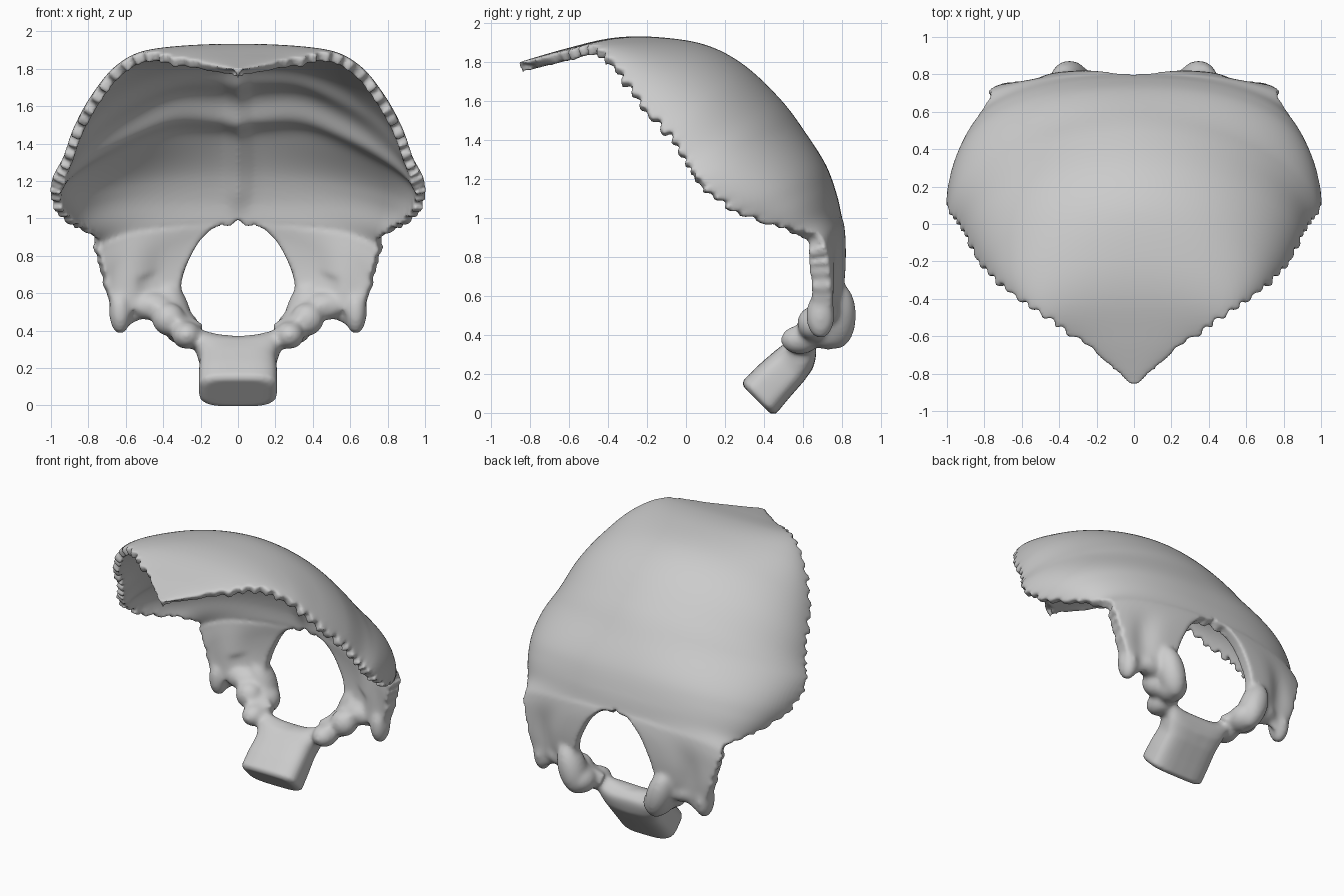
import bpy, bmesh, math, random
from mathutils import Vector, Matrix

if "Cube" in bpy.data.objects:
    bpy.data.objects.remove(bpy.data.objects["Cube"])

random.seed(4)

# Rails of the right half: inner rail (midline, then rim of the opening) and outer edge
MID = [(0, -.86, 1.80), (0, -.62, 1.87), (0, -.38, 1.925), (0, -.15, 1.93), (0, .1, 1.89),
       (0, .3, 1.785), (0, .49, 1.605), (0, .62, 1.43), (0, .72, 1.27), (0, .775, 1.12),
       (0, .80, 1.01), (.10, .81, .98), (.20, .82, .89), (.275, .82, .75), (.305, .81, .63),
       (.29, .79, .52), (.25, .74, .43), (.18, .69, .375)]
EDGE = [(.03, -.85, 1.79), (.27, -.64, 1.85), (.50, -.49, 1.885), (.67, -.37, 1.79), (.80, -.24, 1.62),
        (.89, -.10, 1.45), (.94, .0, 1.31), (1.0, .08, 1.19), (.985, .23, 1.06), (.89, .47, .96),
        (.78, .67, .92), (.77, .72, .84), (.74, .74, .72), (.70, .75, .58), (.63, .73, .41),
        (.49, .70, .46), (.36, .63, .385), (.25, .57, .31)]
HOLE = 10          # station where the opening begins
ROWS, COLS = 190, 34


def rail(points, v):
    """Catmull-Rom point at station v."""
    n = len(points) - 1
    i = min(int(v), n - 1)
    f = v - i
    a, b, c, d = (Vector(points[max(0, min(n, k))]) for k in (i - 1, i, i + 1, i + 2))
    p = .5 * (2 * b + (c - a) * f + (2 * a - 5 * b + 4 * c - d) * f * f + (3 * b - a - 3 * c + d) * f ** 3)
    p.x = max(0, p.x)
    return p


def bump(x, centre, width):
    return math.exp(-((x - centre) / width) ** 2)


def ramp(x, a, b):
    t = max(0, min(1, (x - a) / (b - a)))
    return t * t * (3 - 2 * t)


def shell_thickness(v, t):
    th = .055 + .055 * ramp(v, 8.5, 12) * (.4 + .6 * t)
    low = 6.15 - .2 * bump(t, .25, .15) + .7 * ramp(t, .3, 1)                # arched cross ridges
    th += .045 * bump(v, low, .4) * (1 - .5 * t) + .025 * bump(v, low - 1.1, .4) * (1 - ramp(t, .3, .9))
    th += .025 * bump(t, 0, .04) * ramp(v, 4, 5) * (1 - ramp(v, 8.5, 10))   # inner midline crest
    return th


def build_shell(bm):
    """Curved plate with a notched suture edge and the rim of the opening."""
    top = len(MID) - 1
    outer = []
    sign, hold, notch0 = 1, 0, 0
    for r in range(ROWS + 1):
        v = top * r / ROWS
        if abs(v - HOLE) < .5 * top / ROWS:
            v = HOLE
        s, e = rail(MID, v), rail(EDGE, v)
        if v <= HOLE:
            s.x = 0
        if hold == 0:      # irregular suture teeth
            sign, hold = -sign, random.choice((1, 2, 2, 3))
            notch0 = sign * random.uniform(.005, .026)
        hold -= 1
        notch = notch0 * (1 - .6 * ramp(v, 9, 10)) * (1 - ramp(v, 12.5, 13.5)) * ramp(v, .2, 1.6)
        power = 2.3 - .38 * ramp(v, 1.5, 4) + .4 * ramp(v, 6.5, 8.3) - .6 * ramp(v, 8.3, 12)
        phi = 1.5 - .75 * ramp(v, 8.6, 12)
        full = lambda q: 1 - max(0, 1 - (q * math.sin(phi)) ** power) ** (1 / power)
        row = []
        for c in range(COLS + 1):
            t = c / COLS
            w = math.sin(t * phi) / math.sin(phi)
            g = full(w) / full(1)
            p = Vector((s.x + (e.x - s.x) * w, s.y + (e.y - s.y) * g, s.z + (e.z - s.z) * g))
            # hollow beside the articular swelling
            p.y -= .03 * bump(v, 13, 1.2) * bump(t, .65, .18)
            k = ramp(t, .88, 1)
            if k:
                p += (e - row[-3]).normalized() * notch * k
            row.append(p)
        outer.append((v, row))
    ov = [[bm.verts.new(p) for p in row] for _, row in outer]
    for r in range(ROWS):
        for c in range(COLS):
            bm.faces.new((ov[r][c], ov[r][c + 1], ov[r + 1][c + 1], ov[r + 1][c]))
    bm.normal_update()
    flip = 1 if ov[ROWS // 4][2].normal.z > 0 else -1
    iv = []
    for (v, row), verts in zip(outer, ov):
        line = []
        for c, vert in enumerate(verts):
            n = verts[min(c, COLS - 3)].normal * flip
            if vert.co.x < 1e-4:
                n.x = 0
                n.normalize()
            q = vert.co - n * shell_thickness(v, c / COLS)
            q.x = max(0, q.x) if vert.co.x > 1e-4 else 0
            if v > 13:     # keep the opening clear
                q.x = max(q.x, vert.co.x - .01)
            line.append(bm.verts.new(q))
        iv.append(line)

    def wall(pairs):
        for (a, b), (c, d) in zip(pairs, pairs[1:]):
            bm.faces.new((a, b, d, c))
    for r in range(ROWS):
        for c in range(COLS):
            bm.faces.new((iv[r][c], iv[r + 1][c], iv[r + 1][c + 1], iv[r][c + 1]))
    wall([(ov[r][-1], iv[r][-1]) for r in range(ROWS + 1)])
    wall([(ov[r][0], iv[r][0]) for r in range(ROWS + 1) if outer[r][0] >= HOLE])
    wall(list(zip(ov[0], iv[0])))
    wall(list(zip(ov[-1], iv[-1])))
    # mirror to the left half
    geo = bmesh.ops.duplicate(bm, geom=bm.verts[:] + bm.edges[:] + bm.faces[:])['geom']
    for g in geo:
        if isinstance(g, bmesh.types.BMVert):
            g.co.x *= -1
    bmesh.ops.remove_doubles(bm, verts=bm.verts[:], dist=1e-5)


def blob(bm, centre, radii, rot):
    """Ellipsoid swelling, made on both sides."""
    for side in (-1, 1):
        m = Matrix.Translation((centre[0] * side, centre[1], centre[2]))
        m = m @ Matrix.Rotation(rot[1] * side, 4, 'Y') @ Matrix.Rotation(rot[0], 4, 'X')
        bmesh.ops.create_uvsphere(bm, u_segments=24, v_segments=16, radius=1,
                                  matrix=m @ Matrix.Diagonal((*radii, 1)))


def build_base(bm):
    """Thick rounded block below the opening: (y, z, half width, thickness)."""
    sections = [(.364, .066, .18, .20), (.377, .08, .21, .24), (.45, .16, .21, .23),
                (.53, .24, .205, .215), (.585, .295, .235, .19), (.62, .325, .25, .13), (.65, .345, .12, .06)]
    rings = []
    for y, z, hw, th in sections:
        ring = []
        for k in range(32):
            a = math.tau * k / 32
            cx, cy = (math.copysign(abs(f) ** .55, f) for f in (math.cos(a), math.sin(a)))
            o = cy * th / 2 * .71
            rise = .07 * cx * cx * ramp(z, .27, .32) * (1 - ramp(z, .33, .346))  # cupped rim
            ring.append(bm.verts.new((cx * hw, y + o + rise * .3, z - o + rise)))
        rings.append(ring)
    for a, b in zip(rings, rings[1:]):
        for k in range(32):
            bm.faces.new((a[k], a[(k + 1) % 32], b[(k + 1) % 32], b[k]))
    bm.faces.new(rings[0])
    bm.faces.new(rings[-1])


bm = bmesh.new()
build_shell(bm)
build_base(bm)
blob(bm, (.345, .775, .50), (.09, .10, .18), (.0, .3))       # articular swellings
blob(bm, (.30, .735, .415), (.095, .11, .09), (.2, 0))       # their lower ends
blob(bm, (.37, .655, .46), (.09, .085, .09), (0, .5))        # inner tubercles
blob(bm, (.46, .71, .53), (.12, .075, .075), (0, 0))         # bridges to the side points
blob(bm, (.275, .585, .375), (.08, .10, .075), (0, 0))       # joins to the base block
blob(bm, (.63, .69, .50), (.06, .075, .12), (0, 0))          # lower side points
bmesh.ops.recalc_face_normals(bm, faces=bm.faces[:])
mesh = bpy.data.meshes.new("skull_back_bone")
bm.to_mesh(mesh)
bm.free()
bone = bpy.data.objects.new("skull_back_bone", mesh)
bpy.context.collection.objects.link(bone)
bpy.context.view_layer.objects.active = bone
bone.select_set(True)

# Fuse all parts into one smooth skin
fuse = bone.modifiers.new("fuse", 'REMESH')
fuse.mode = 'VOXEL'
fuse.voxel_size = .0125
fuse.use_smooth_shade = True
bpy.ops.object.modifier_apply(modifier="fuse")
soft = bone.modifiers.new("soften", 'SMOOTH')
soft.factor = .5
soft.iterations = 3
# Blend the lower swellings more strongly
group = bone.vertex_groups.new(name="lower")
for vert in bone.data.vertices:
    weight = (1 - ramp(vert.co.z, .6, .8)) * ramp(vert.co.z, .15, .3)
    if weight > 0:
        group.add([vert.index], weight, 'REPLACE')
blend = bone.modifiers.new("blend", 'SMOOTH')
blend.factor = .6
blend.iterations = 16
blend.vertex_group = "lower"
